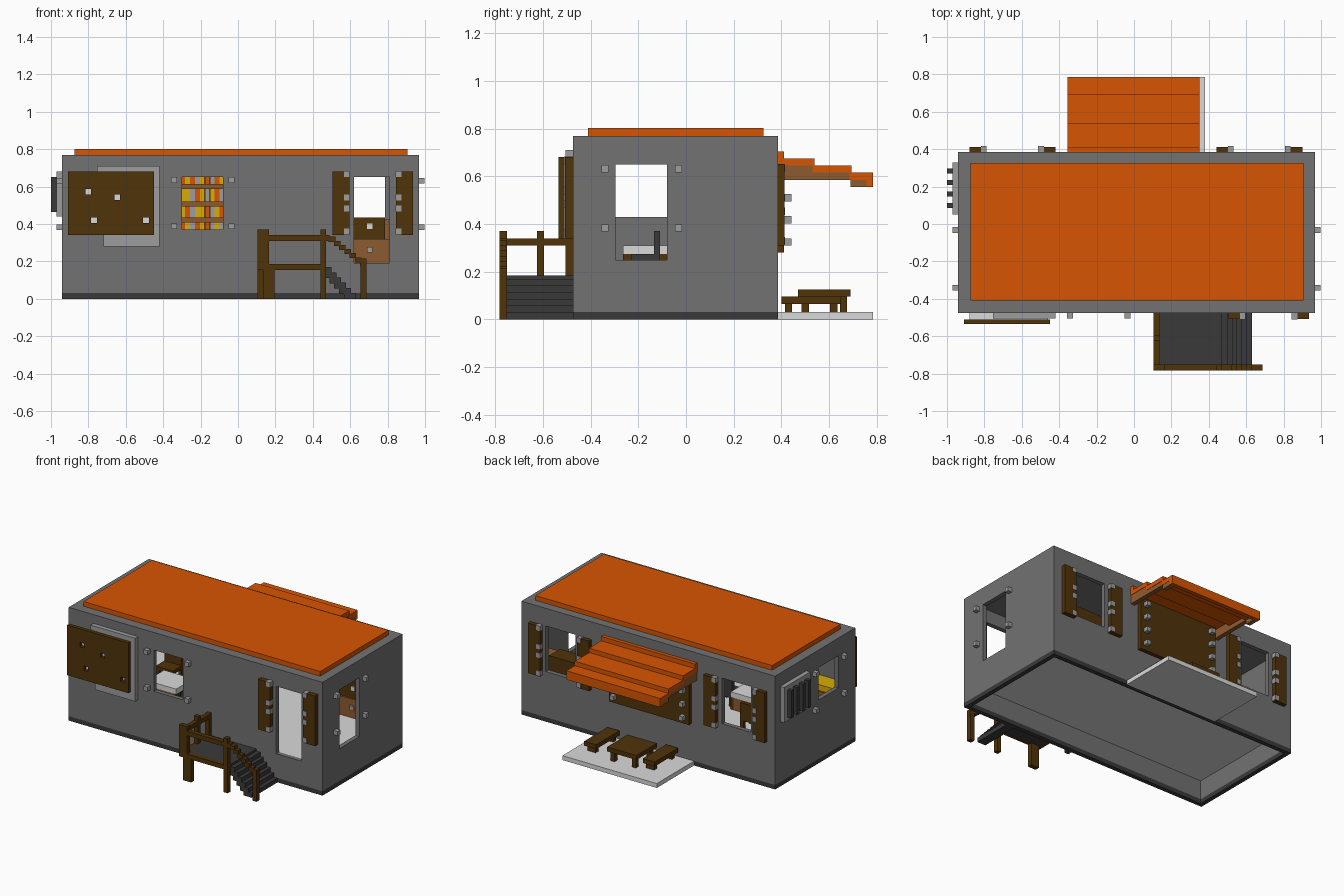
import bpy, bmesh
from mathutils import Vector

if "Cube" in bpy.data.objects:
    bpy.data.objects.remove(bpy.data.objects["Cube"], do_unlink=True)


def material(name, r, g, b):
    m = bpy.data.materials.new(name)
    m.use_nodes = True
    m.diffuse_color = (r, g, b, 1)
    bsdf = m.node_tree.nodes["Principled BSDF"]
    bsdf.inputs["Base Color"].default_value = (r, g, b, 1)
    bsdf.inputs["Roughness"].default_value = 0.8
    return m


GREY = material("wall grey", 0.168, 0.168, 0.168)
DARK = material("dark grey", 0.042, 0.042, 0.042)
STEEL = material("light steel", 0.34, 0.34, 0.34)
PALE = material("pale stone", 0.70, 0.70, 0.70)
ORANGE = material("orange", 0.68, 0.09, 0.001)
BROWN = material("dark wood", 0.08, 0.033, 0.003)
TAN = material("tan wood", 0.27, 0.105, 0.03)
YELLOW = material("yellow", 0.70, 0.41, 0.002)


def boxes(name, mat, *dims):
    """One object made of boxes, each given as (x0, x1, y0, y1, z0, z1)."""
    bm = bmesh.new()
    for x0, x1, y0, y1, z0, z1 in dims:
        vs = bmesh.ops.create_cube(bm, size=1)["verts"]
        for v in vs:
            v.co = Vector((x0 + (x1 - x0) * (v.co.x + 0.5),
                           y0 + (y1 - y0) * (v.co.y + 0.5),
                           z0 + (z1 - z0) * (v.co.z + 0.5)))
    me = bpy.data.meshes.new(name)
    bm.to_mesh(me)
    bm.free()
    me.materials.append(mat)
    ob = bpy.data.objects.new(name, me)
    bpy.context.collection.objects.link(ob)
    return ob


def cut(ob, *dims):
    """Subtract boxes from an object."""
    for d in dims:
        cutter = boxes("cutter", ob.data.materials[0], d)
        cutter.hide_render = True
        mod = ob.modifiers.new("cut", "BOOLEAN")
        mod.operation, mod.solver, mod.object = "DIFFERENCE", "EXACT", cutter
        bpy.context.view_layer.objects.active = ob
        bpy.ops.object.modifier_apply(modifier=mod.name)
        bpy.data.objects.remove(cutter, do_unlink=True)


X0, X1, Y0, Y1, T = -0.94, 0.968, -0.475, 0.385, 0.03

# Hollow cabin with its openings
cabin = boxes("cabin_walls", GREY, (X0, X1, Y0, Y1, 0.03, 0.77))
room = (X0 + T, X1 - T, Y0 + T, Y1 - T)
cut(cabin,
    (*room, 0.0, 0.74),
    (-0.30, -0.08, -0.6, -0.4, 0.37, 0.65),    # front window
    (0.62, 0.81, -0.6, -0.4, 0.192, 0.65),     # doorway
    (0.56, 0.785, 0.3, 0.5, 0.34, 0.65),       # back windows
    (-0.76, -0.54, 0.3, 0.5, 0.34, 0.65),
    (0.9, 1.1, -0.295, -0.08, 0.25, 0.65),     # side windows
    (-1.1, -0.9, -0.295, -0.08, 0.43, 0.65))
base = boxes("base_strip", DARK, (X0, X1, Y0, Y1, 0, 0.03))
cut(base, (*room, -0.1, 0.1))
boxes("floor", PALE, (*room, 0.16, 0.192))
boxes("roof_panel", ORANGE, (-0.875, 0.905, -0.41, 0.325, 0.77, 0.802))


# Bolts round the front and side windows
def square(c, s=0.015):
    return c - s, c + s


boxes("front_window_bolts", STEEL, *[(*square(x), -0.505, Y0, *square(z))
      for x in (-0.342, -0.035) for z in (0.635, 0.387)])
for name, a, b in (("right", X0 - T, X0), ("left", X1, X1 + T)):
    boxes(name + "_window_bolts", STEEL, *[(a, b, *square(y), *square(z))
          for y in (-0.34, -0.032) for z in (0.632, 0.383)])


# Shutters with bolts along the inner edges
def shutters(name, outer0, inner0, inner1, outer1, ya, yb, za, zb):
    boxes(name + "_shutters", BROWN, (outer0, inner0, ya, yb, za, zb),
          (inner1, outer1, ya, yb, za, zb))
    h = zb - za
    out = 0.003 if ya > 0 else -0.003
    boxes(name + "_shutter_bolts", STEEL, *[
        (x, x + 0.03, ya + min(out, 0), yb + max(out, 0), *square(za + h * k, 0.016))
        for x in (inner0 - 0.028, inner1 - 0.002) for k in (0.06, 0.42, 0.59, 0.96)])


shutters("doorway", 0.505, 0.595, 0.845, 0.935, -0.508, Y0, 0.34, 0.68)
shutters("back_left", 0.44, 0.53, 0.81, 0.90, Y1, 0.413, 0.31, 0.65)
shutters("back_right", -0.88, -0.79, -0.51, -0.42, Y1, 0.413, 0.31, 0.65)

# Front board with square holes over steel plates
boxes("patch_plates", STEEL, (-0.755, -0.42, -0.505, Y0, 0.45, 0.71),
      (-0.72, -0.42, -0.505, Y0, 0.28, 0.45))
boxes("patch_side_plate", PALE, (-0.88, -0.755, -0.505, Y0, 0.36, 0.66))
boxes("board_backing", PALE, (-0.88, -0.46, -0.51, -0.505, 0.36, 0.66))
board = boxes("front_board", BROWN, (-0.91, -0.45, -0.535, -0.51, 0.34, 0.68))
cut(board, *[(*square(x), -0.6, -0.45, *square(z)) for x, z in
             ((-0.80, 0.573), (-0.645, 0.543), (-0.77, 0.42), (-0.492, 0.42))])

# Slatted vent on the right wall
boxes("vent_plate", STEEL, (-0.97, X0, 0.05, 0.33, 0.44, 0.68))
boxes("vent_bars", DARK, *[(-1.0, -0.97, *square(y, 0.0135), 0.465, 0.65)
      for y in (0.098, 0.16, 0.222, 0.284)])

# Back panel with two columns of bolts
boxes("back_panel", BROWN, (-0.31, 0.29, Y1, 0.412, 0.28, 0.67))
boxes("back_panel_bolts", STEEL, *[(*square(x), 0.412, 0.443, *square(z))
      for x in (-0.27, 0.25) for z in (0.325, 0.418, 0.51, 0.60)])

# Stepped awning with side brackets
boxes("awning", ORANGE,
      *[(-0.355, 0.35, a, b, z, z + 0.03) for a, b, z in
        ((Y1, 0.41, 0.675), (Y1, 0.54, 0.645), (0.53, 0.695, 0.615), (0.685, 0.785, 0.585))],
      (-0.355, 0.35, 0.757, 0.785, 0.555, 0.585))
boxes("awning_brackets", TAN, *[d for x in (-0.353, 0.318) for d in (
      (x, x + 0.03, Y1, 0.535, 0.585, 0.645), (x, x + 0.03, 0.53, 0.69, 0.585, 0.615),
      (x, x + 0.03, 0.69, 0.757, 0.555, 0.585))])

# Patio slab, table and benches
boxes("patio", PALE, (-0.33, 0.38, Y1, 0.785, 0, 0.03))


def table(name, cx, hx, ya, yb, z, th):
    lx = hx - 0.03
    legs = [(cx + x, cx + x + 0.03, y, y + 0.03, 0.03, z)
            for x in (-lx - 0.015, lx - 0.015) for y in (ya + 0.015, yb - 0.045)]
    boxes(name, BROWN, (cx - hx, cx + hx, ya, yb, z, z + th), *legs)


table("patio_table", 0.0, 0.11, 0.47, 0.69, 0.095, 0.03)
table("left_bench", 0.265, 0.045, 0.40, 0.65, 0.065, 0.03)
table("right_bench", -0.175, 0.045, 0.40, 0.65, 0.065, 0.03)

# Porch deck and stairs
boxes("deck", DARK, (0.135, 0.47, -0.75, Y0, 0.155, 0.185))
boxes("stairs", DARK, *[(0.462 + 0.026 * i, 0.50 + 0.026 * i, -0.75, Y0,
      max(0, 0.11 - 0.028 * i), 0.17 - 0.028 * i) for i in range(6)])

# Porch posts, beams and rails
F0, F1 = -0.782, -0.75
boxes("porch_posts", BROWN, (0.105, 0.165, F0, F1, 0.155, 0.37), (0.135, 0.195, F0, F1, 0, 0.16),
      (0.44, 0.47, F0, F1, 0, 0.37), (0.655, 0.687, F0, F1, 0, 0.215),
      (0.105, 0.135, -0.625, -0.595, 0.155, 0.37), (0.105, 0.135, -0.505, Y0, 0, 0.34))
boxes("porch_rails", BROWN, (0.105, 0.49, F0, F1, 0.31, 0.34), (0.105, 0.47, F0, F1, 0.155, 0.185),
      (0.105, 0.135, F0, Y0, 0.31, 0.34), (0.105, 0.135, F0, Y0, 0.155, 0.185))
boxes("stair_rail", BROWN, *[(0.485 + 0.028 * i, 0.52 + 0.028 * i, F0, F1,
      0.305 - 0.022 * i, 0.332 - 0.022 * i) for i in range(7)])

# Bookcase facing the front window
boxes("bookcase", TAN, (-0.36, -0.02, 0.33, 0.355, 0.19, 0.70),
      (-0.36, -0.335, 0.25, 0.33, 0.19, 0.70), (-0.045, -0.02, 0.25, 0.33, 0.19, 0.70),
      *[(-0.335, -0.045, 0.25, 0.33, z, z + 0.028)
        for z in (0.19, 0.30, 0.408, 0.493, 0.587, 0.672)])
books = {"o": [], "y": [], "g": []}
for z, top, order in ((0.615, 0.66, "yoyogyogoyo"), (0.521, 0.587, "gyygoygyogy"),
                      (0.436, 0.493, "oyogyyogyoy"), (0.328, 0.408, "yoygoyogygo")):
    for i, key in enumerate(order):
        x = -0.335 + 0.0263 * i
        books[key].append((x, x + 0.0255, 0.26, 0.33, z, top))
for key, name, mat in (("o", "orange", ORANGE), ("y", "yellow", YELLOW), ("g", "grey", STEEL)):
    boxes(name + "_books", mat, *books[key])

# Dresser opposite the doorway
boxes("dresser_base", TAN, (0.56, 0.90, 0.22, 0.35, 0.19, 0.32),
      (0.785, 0.90, 0.24, 0.35, 0.32, 0.425))
boxes("dresser_top", BROWN, (0.54, 0.785, 0.23, 0.35, 0.32, 0.435))
boxes("dresser_knob", STEEL, (*square(0.705), 0.21, 0.22, *square(0.262)))
boxes("dresser_plate", PALE, (*square(0.705), 0.222, 0.23, *square(0.388)))

# Sofa under the front wall
boxes("sofa_base", TAN, (-0.90, -0.66, -0.44, -0.31, 0.19, 0.36))
boxes("sofa_cushion", YELLOW, (-0.89, -0.67, -0.44, -0.32, 0.36, 0.40))

# Counter and two chairs
boxes("counter_base", TAN, (-0.50, -0.30, -0.265, -0.08, 0.19, 0.275))
boxes("counter_end", BROWN, (-0.30, -0.28, -0.265, -0.08, 0.19, 0.275))
boxes("counter_top", PALE, (-0.50, -0.28, -0.265, -0.08, 0.275, 0.31))
boxes("counter_knob", STEEL, (*square(-0.38, 0.012), -0.08, -0.07, *square(0.235, 0.012)))


def chair(name, mat, x, y):
    boxes(name, mat, (x, x + 0.13, y, y + 0.12, 0.25, 0.275),
          (x, x + 0.13, y + 0.095, y + 0.12, 0.275, 0.37),
          *[(a, a + 0.025, b, b + 0.025, 0.19, 0.25)
            for a in (x, x + 0.105) for b in (y, y + 0.095)])


chair("dark_chair", DARK, -0.27, -0.23)
chair("wooden_chair", BROWN, -0.62, 0.0)
